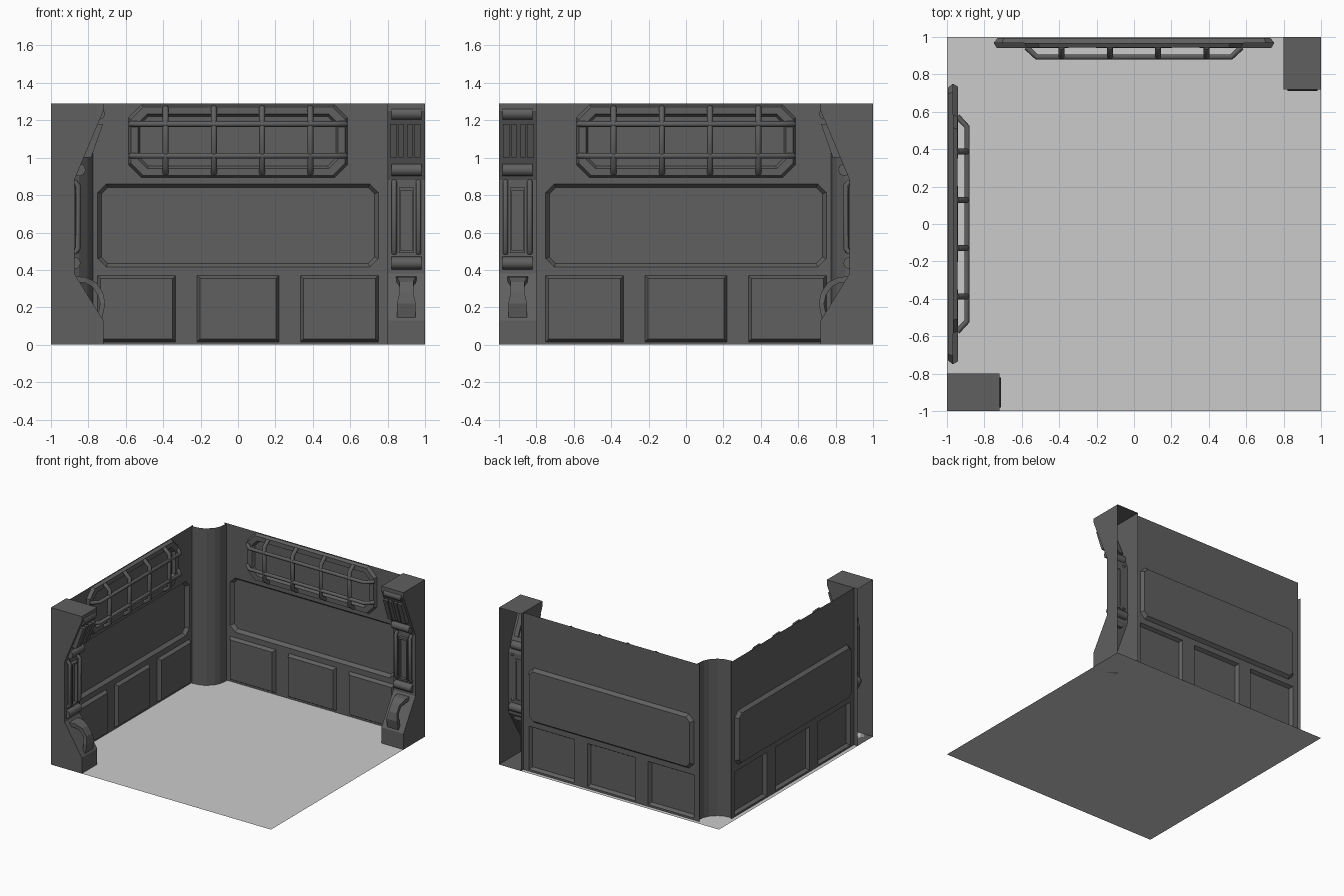
import bpy, bmesh
from mathutils import Matrix, Vector

if "Cube" in bpy.data.objects:
    bpy.data.objects.remove(bpy.data.objects["Cube"])

H = 1.29          # wall height
WY = 0.968        # wall plane
# swaps the back wall side with the left wall side
SWAP = Matrix(((0, -1, 0, 0), (-1, 0, 0, 0), (0, 0, 1, 0), (0, 0, 0, 1)))


def material(name, v):
    m = bpy.data.materials.new(name)
    m.diffuse_color = (v, v, v, 1)
    m.use_nodes = True
    m.node_tree.nodes["Principled BSDF"].inputs["Base Color"].default_value = m.diffuse_color
    return m


DARK = material("dark_metal", 0.115)
FLOOR = material("floor_grey", 0.53)


def link(ob, twin=True, mat=DARK):
    ob.data.materials.append(mat)
    bpy.context.collection.objects.link(ob)
    if twin:
        other = ob.copy()
        other.name = "left_" + ob.name
        other.matrix_world = SWAP
        bpy.context.collection.objects.link(other)
    return ob


def from_bmesh(name, bm, twin=True, mat=DARK):
    me = bpy.data.meshes.new(name)
    bm.to_mesh(me)
    bm.free()
    return link(bpy.data.objects.new(name, me), twin, mat)


def rect(x0, x1, z0, z1, c=0.0):
    """Rectangle outline in x, z with optional cut corners."""
    if not c:
        return [(x0, z0), (x1, z0), (x1, z1), (x0, z1)]
    return [(x0 + c, z0), (x1 - c, z0), (x1, z0 + c), (x1, z1 - c),
            (x1 - c, z1), (x0 + c, z1), (x0, z1 - c), (x0, z0 + c)]


def prism(name, profile, x0, x1, open_back=False):
    """Profile of (distance from the outer side, z), extruded along x."""
    bm = bmesh.new()
    a, b = [[bm.verts.new((x, 1 - d, z)) for d, z in profile] for x in (x0, x1)]
    bm.faces.new(a)
    bm.faces.new(b[::-1])
    n = len(a)
    for i in range(n):
        j = (i + 1) % n
        if open_back and profile[i][0] == 0 and profile[j][0] == 0:
            continue
        bm.faces.new((a[i], b[i], b[j], a[j]))
    bmesh.ops.recalc_face_normals(bm, faces=bm.faces)
    return from_bmesh(name, bm)


def tube(name, points, r):
    cu = bpy.data.curves.new(name, 'CURVE')
    cu.dimensions = '3D'
    cu.bevel_depth = r
    cu.bevel_resolution = 2
    cu.use_fill_caps = True
    sp = cu.splines.new('POLY')
    sp.points.add(len(points) - 1)
    for p, co in zip(sp.points, points):
        p.co = (*co, 1)
    return link(bpy.data.objects.new(name, cu))


# floor
bm = bmesh.new()
bmesh.ops.create_grid(bm, x_segments=1, y_segments=1, size=1)
from_bmesh("floor", bm, twin=False, mat=FLOOR)

# wall shell: one recessed window panel and three raised lower panels
bm = bmesh.new()


def loop(pts):
    vs = [bm.verts.new((x, WY, z)) for x, z in pts]
    return vs, [bm.edges.new((vs[i], vs[(i + 1) % len(vs)])) for i in range(len(vs))]


edges = loop(rect(-0.8, 0.8, 0, H))[1]
panels = []
for pts, depth in [(rect(-0.75, 0.75, 0.415, 0.86, 0.045), -0.027)] + \
        [(rect(c - w, c + w, 0.015, 0.37), 0.026) for c, w in ((-0.542, 0.208), (0, 0.219), (0.542, 0.208))]:
    vs, es = loop(pts)
    edges += es
    panels.append((vs, depth))
bmesh.ops.triangle_fill(bm, edges=edges, use_beauty=True, use_dissolve=False,
                        normal=Vector((0, -1, 0)))
for vs, depth in panels:
    f = bm.faces.new(vs)
    f.normal_update()
    if f.normal.y > 0:
        f.normal_flip()
    bmesh.ops.inset_individual(bm, faces=[f], thickness=0.022, depth=depth)
from_bmesh("back_wall", bm)

# cut-corner frame behind the rack
bm = bmesh.new()
rings = []
for inset, y, c in [(0, WY, 0.07), (0.012, 0.943, 0.066), (0.05, 0.943, 0.05), (0.062, WY - 0.003, 0.045)]:
    rings.append([bm.verts.new((x, y, z)) for x, z in
                  rect(-0.585 + inset, 0.585 - inset, 0.893 + inset, 1.283 - inset, c)])
for a, b in zip(rings, rings[1:]):
    for i in range(8):
        j = (i + 1) % 8
        bm.faces.new((a[i], a[j], b[j], b[i]))
bm.faces.new(rings[-1])
from_bmesh("rack_frame", bm)

# rack rails and uprights
for z in (1.01, 1.18):
    tube("rack_rail", [(-0.575, 0.945, z), (-0.52, 0.893, z), (0.52, 0.893, z), (0.575, 0.945, z)], 0.015)
for x in (-0.387, -0.129, 0.129, 0.387):
    tube("rack_upright", [(x, 0.945, 0.917), (x, 0.895, 0.955), (x, 0.895, 1.225), (x, 0.945, 1.267)], 0.016)

# rounded corner column
half = [(-0.80, 0.968), (-0.775, 0.96), (-0.785, 0.89), (-0.805, 0.85)]
bm = bmesh.new()
cols = [[bm.verts.new((x, y, z)) for z in (0, H)]
        for x, y in half + [(-y, -x) for x, y in half[::-1]]]
for a, b in zip(cols, cols[1:]):
    bm.faces.new((a[0], a[1], b[1], b[0]))
from_bmesh("corner_column", bm, twin=False)

# end pillar, open at the back
prism("pillar", [(0, 0), (0.28, 0), (0.28, 0.13), (0.125, 0.38), (0.125, 0.88),
                 (0.28, 1.25), (0.28, H), (0, H)], 0.8, 1.0, open_back=True)

# rounded cross bars on the pillar
for z, d in ((0.437, 0.125), (0.935, 0.152), (1.236, 0.256)):
    tube("pillar_bar", [(0.82, 1 - d, z), (0.98, 1 - d, z)], 0.034)

# upper pillar blocks
for x0, x1 in ((0.812, 0.85), (0.857, 0.885), (0.905, 0.933), (0.94, 0.978)):
    prism("pillar_block", [(0.16, 1.0), (0.215, 1.0), (0.278, 1.18), (0.24, 1.18)], x0, x1)

# vertical pipes and framed slot between them
for x in (0.835, 0.965):
    tube("pillar_pipe", [(x, 0.875, 0.49), (x, 0.855, 0.515), (x, 0.855, 0.85), (x, 0.875, 0.875)], 0.014)
for x0, x1, z0, z1 in ((0.86, 0.87, 0.49, 0.84), (0.93, 0.94, 0.49, 0.84),
                       (0.87, 0.93, 0.49, 0.505), (0.87, 0.93, 0.825, 0.84)):
    prism("slot_frame", rect(0.12, 0.15, z0, z1), x0, x1)

# arched grab handle, flared at both ends
outer = [(0.13, 0.365), (0.185, 0.362), (0.24, 0.335), (0.278, 0.28), (0.29, 0.22), (0.275, 0.145)]
inner = [(0.13, 0.335), (0.18, 0.332), (0.22, 0.31), (0.252, 0.265), (0.262, 0.22), (0.25, 0.15)]
widths = [0.055, 0.05, 0.037, 0.037, 0.05, 0.05]
bm = bmesh.new()
secs = [[bm.verts.new((0.9 + s * w, 1 - d, z)) for s, (d, z) in ((-1, o), (1, o), (1, i), (-1, i))]
        for o, i, w in zip(outer, inner, widths)]
for a, b in zip(secs, secs[1:]):
    for k in range(4):
        m = (k + 1) % 4
        bm.faces.new((a[k], a[m], b[m], b[k]))
bm.faces.new(secs[0])
bm.faces.new(secs[-1])
bmesh.ops.recalc_face_normals(bm, faces=bm.faces)
from_bmesh("grab_handle", bm)
